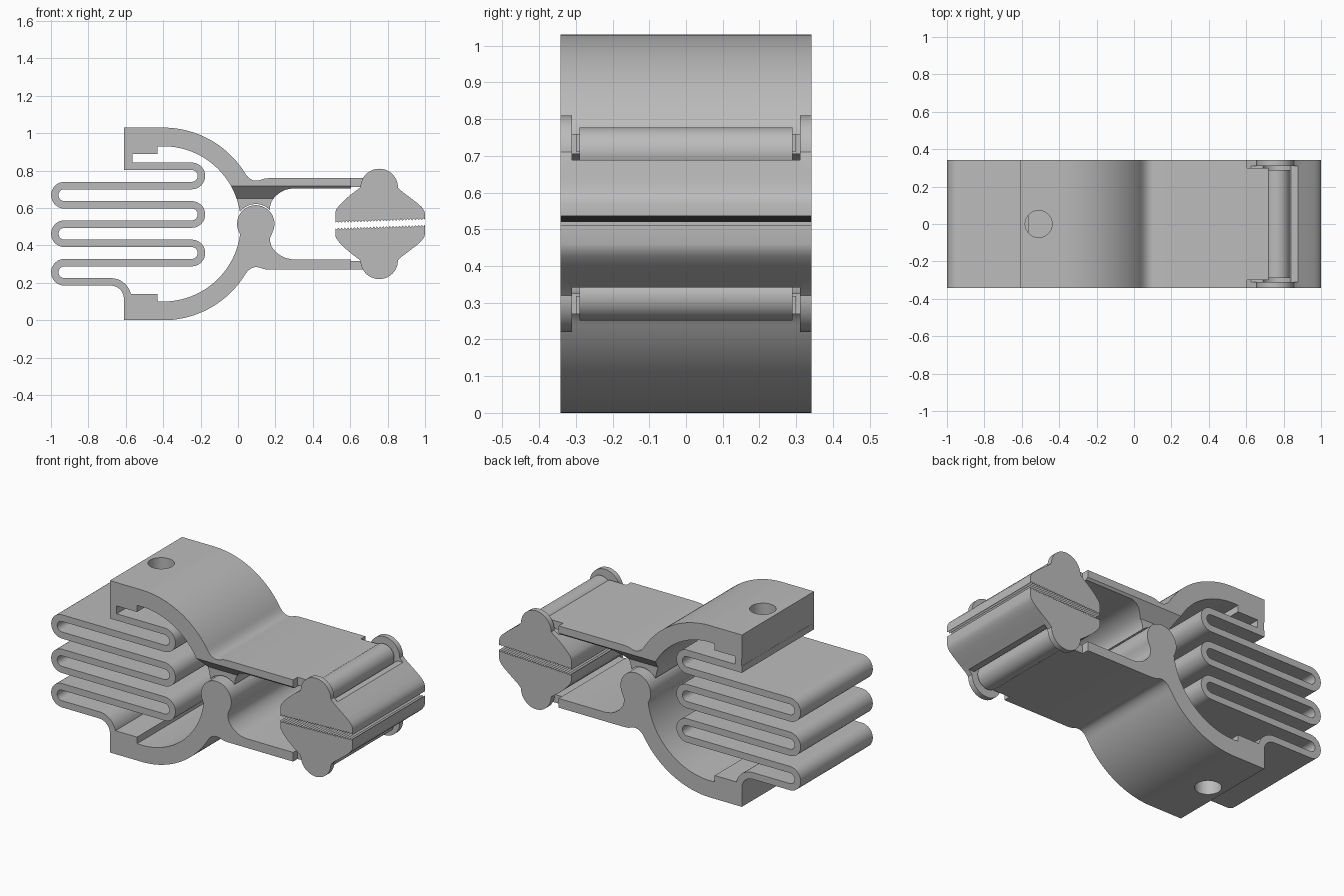
import bpy, bmesh, math

cube = bpy.data.objects.get("Cube")
if cube:
    bpy.data.objects.remove(cube, do_unlink=True)

H = 1.03          # total height; halves mirror about H / 2
MID = H / 2
W = 0.342         # half depth

grey = bpy.data.materials.new("plain grey")
grey.use_nodes = True
GREY = (0.5, 0.5, 0.5, 1)
grey.diffuse_color = GREY
grey.node_tree.nodes["Principled BSDF"].inputs["Base Color"].default_value = GREY


def arc(cx, cz, r, a0, a1, n=24):
    """Points on an arc, angles in degrees."""
    angles = [math.radians(a0 + (a1 - a0) * i / n) for i in range(n + 1)]
    return [(cx + r * math.cos(a), cz + r * math.sin(a)) for a in angles]


def flip(points):
    """Mirror a profile about mid height."""
    return [(x, H - z) for x, z in points]


def extrude(name, points, half, axis="y", lo=None):
    """Prism from a profile: (x, z) along y, (y, z) along x or (x, y) along z."""
    place = {"y": lambda a, b, d: (a, d, b),
             "x": lambda a, b, d: (d, a, b),
             "z": lambda a, b, d: (a, b, d)}[axis]
    d0, d1 = (-half, half) if lo is None else (lo, half)
    bm = bmesh.new()
    n = len(points)
    a = [bm.verts.new(place(p, q, d0)) for p, q in points]
    b = [bm.verts.new(place(p, q, d1)) for p, q in points]
    bm.faces.new(a)
    bm.faces.new(b[::-1])
    for i in range(n):
        j = (i + 1) % n
        bm.faces.new((a[j], a[i], b[i], b[j]))
    bmesh.ops.recalc_face_normals(bm, faces=bm.faces)
    mesh = bpy.data.meshes.new(name)
    bm.to_mesh(mesh)
    bm.free()
    mesh.materials.append(grey)
    obj = bpy.data.objects.new(name, mesh)
    bpy.context.collection.objects.link(obj)
    return obj


def finish(obj, cutters=()):
    """Cut the part, remove the cutters and smooth its curved faces."""
    bpy.ops.object.select_all(action="DESELECT")
    obj.select_set(True)
    bpy.context.view_layer.objects.active = obj
    for cutter in cutters:
        cutter.hide_render = True
        mod = obj.modifiers.new("cut", "BOOLEAN")
        mod.operation = "DIFFERENCE"
        mod.solver = "EXACT"
        mod.object = cutter
        bpy.ops.object.modifier_apply(modifier=mod.name)
        bpy.data.objects.remove(cutter, do_unlink=True)
    bpy.ops.object.shade_smooth_by_angle(angle=math.radians(30))


def rect(x0, z0, x1, z1):
    return [(x0, z0), (x1, z0), (x1, z1), (x0, z1)]


def hole(z0, z1):
    return extrude("hole_cutter", arc(-0.51, 0, 0.072, 0, 352.5, 47), z1, "z", z0)


# Arm outline: ring half, pivot neck, flat handle plate
outer = [(-0.61, 0)] + arc(-0.4, MID, 0.515, -90, -31, 32) + [
    (0.055, 0.266), (0.07, 0.277), (0.085, 0.283), (0.1, 0.284), (0.115, 0.282),
    (0.14, 0.273), (0.17, 0.27), (0.605, 0.27), (0.605, 0.325), (0.29, 0.325),
    (0.255, 0.332), (0.225, 0.347), (0.2, 0.367), (0.18, 0.393), (0.172, 0.42)]
knob = [(0.172, 0.44)] + arc(0.095, MID, 0.1, -25, 213, 36)
socket = arc(0.095, MID, 0.106, -45, -136, 20)
foot = [(-0.43, 0.14), (-0.61, 0.14)]


def inner(start):
    return arc(-0.4, MID, 0.415, start, -94, 36) + foot


lower_arm = extrude("lower_arm", outer + knob + inner(-8), W)
finish(lower_arm, [hole(-0.1, 0.2)])

# Upper arm: its socket is narrowed by sloping cuts at both ends
upper_arm = extrude("upper_arm", flip(outer + socket + inner(-9)), W)
side_cuts = []
for s in (-1, 1):
    wedge = [(s * 0.4, 0.775), (s * 0.275, 0.65), (s * 0.275, 0.4), (s * 0.4, 0.4)]
    side_cuts.append(extrude("wedge_cutter", wedge, 0.7, "x", -0.1))
finish(upper_arm, side_cuts + [hole(0.85, 1.1)])


# Jaws with teeth on a slightly tilted line, end discs and a barrel slot
TEETH = 28


def jaw(tilt):
    points = []
    for i in range(TEETH):
        x = 0.52 + 0.48 * i / TEETH
        z = 0.502 + tilt * (x - 0.76)
        points += [(x, z), (x + 0.24 / TEETH, z - 0.01)]
    points += [(1.0, 0.502 + tilt * 0.24), (1.0, 0.46), (0.995, 0.443), (0.982, 0.425),
               (0.96, 0.405), (0.92, 0.374), (0.875, 0.34)]
    points += arc(0.755, 0.32, 0.1, 0, -180, 36)
    return points + [(0.61, 0.353), (0.573, 0.384), (0.545, 0.412),
                     (0.527, 0.435), (0.52, 0.452)]


for side, shape, tilt in (("lower", list, 0.035), ("upper", flip, -0.035)):
    part = extrude(side + "_jaw", shape(jaw(tilt)), W)
    slot = [(0.55, 0.1), (0.95, 0.1), (0.95, 0.342)]
    slot += arc(0.765, 0.32, 0.078, 16, 164, 24) + [(0.55, 0.342)]
    finish(part, [extrude("slot_cutter", shape(slot), 0.31)])
    # Tongue and barrel holding the jaw on the arm
    finish(extrude(side + "_tongue", shape(rect(0.6, 0.27, 0.72, 0.318)), 0.3))
    finish(extrude(side + "_barrel", shape(arc(0.765, 0.32, 0.068, 0, 352.5, 47)), 0.29))


# Folded spring: a ribbon that snakes down between the arms
rows = [0.823 - 0.103 * i for i in range(7)]
R = 0.0515
path = [(-0.61, rows[0])]
for i in range(6):
    zc = (rows[i] + rows[i + 1]) / 2
    path += arc(-0.247, zc, R, 90, -90, 16) if i % 2 == 0 else arc(-0.928, zc, R, 90, 270, 16)
path += arc(-0.68, rows[6] - 0.09, 0.09, 90, 0, 12) + [(-0.59, 0.09)]


def ribbon(points, half):
    left, right = [], []
    for i, (x, z) in enumerate(points):
        x0, z0 = points[max(i - 1, 0)]
        x1, z1 = points[min(i + 1, len(points) - 1)]
        # Straight runs at bend ends keep their own direction
        if i > 0 and math.hypot(x - x0, z - z0) > 0.1:
            x1, z1 = x, z
        elif math.hypot(x1 - x, z1 - z) > 0.1:
            x0, z0 = x, z
        d = math.hypot(x1 - x0, z1 - z0)
        nx, nz = -(z1 - z0) / d * half, (x1 - x0) / d * half
        left.append((x + nx, z + nz))
        right.append((x - nx, z - nz))
    return left + right[::-1]


finish(extrude("folded_spring", ribbon(path, 0.02), W))
finish(extrude("spring_mount", rect(-0.609, 0.803, -0.565, 0.9), W))
